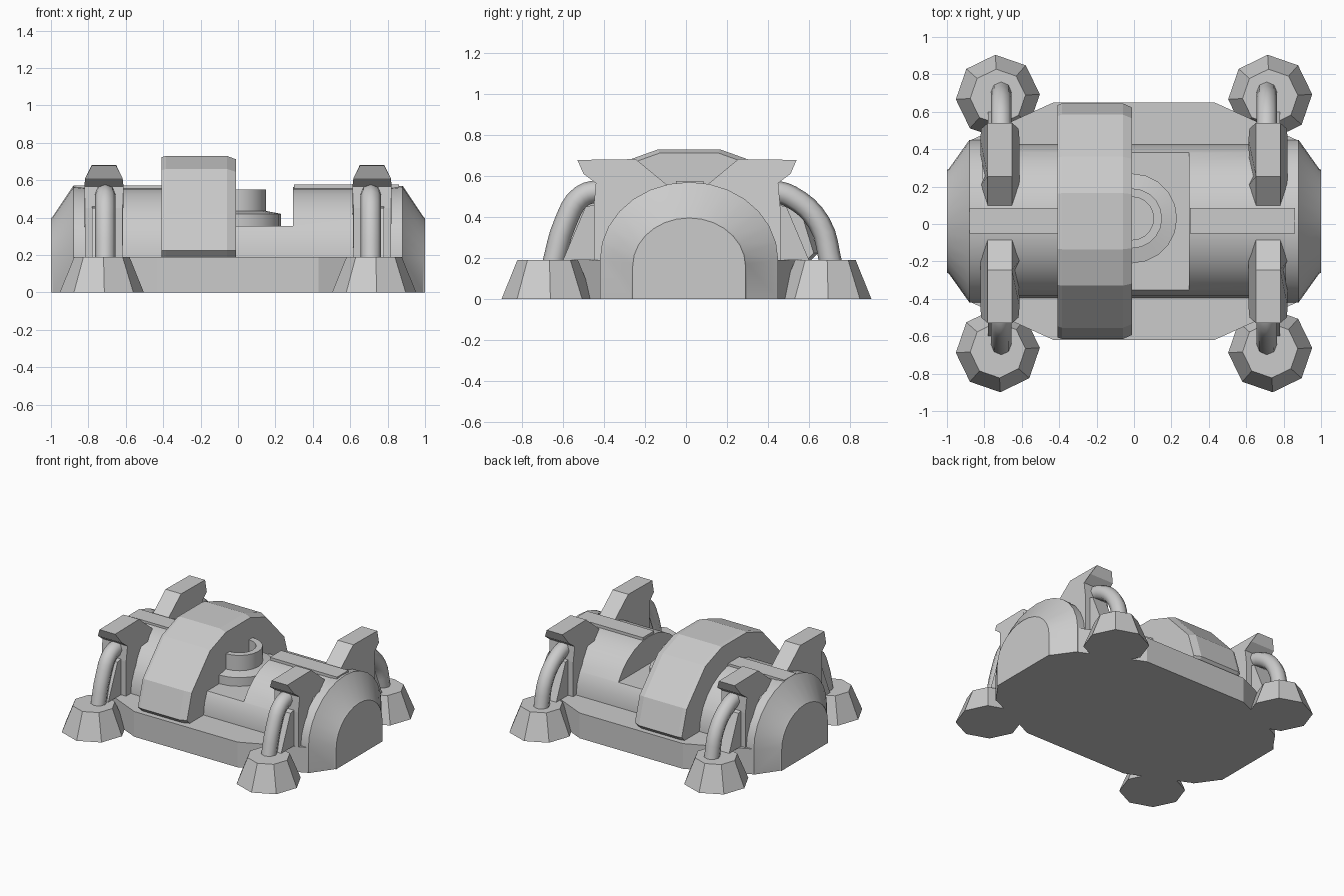
import bpy, bmesh
from math import sin, cos, pi, radians

if "Cube" in bpy.data.objects:
    bpy.data.objects.remove(bpy.data.objects["Cube"])

CY = 0.015  # slight offset of the hull centre line


def loft(name, rings, smooth=None):
    """Skin a series of equal-length rings and cap both ends."""
    bm = bmesh.new()
    vr = [[bm.verts.new(p) for p in r] for r in rings]
    n = len(vr[0])
    for a, b in zip(vr, vr[1:]):
        for i in range(n):
            j = (i + 1) % n
            bm.faces.new((a[i], a[j], b[j], b[i]))
    bm.faces.new(vr[0])
    bm.faces.new(vr[-1])
    bmesh.ops.recalc_face_normals(bm, faces=bm.faces)
    me = bpy.data.meshes.new(name)
    bm.to_mesh(me)
    bm.free()
    ob = bpy.data.objects.new(name, me)
    bpy.context.collection.objects.link(ob)
    if smooth:
        bpy.ops.object.select_all(action='DESELECT')
        ob.select_set(True)
        bpy.context.view_layer.objects.active = ob
        bpy.ops.object.shade_smooth_by_angle(angle=radians(smooth))
    return ob


def box(name, x0, x1, y0, y1, z0, z1):
    return loft(name, [[(x0, y0, z), (x1, y0, z), (x1, y1, z), (x0, y1, z)] for z in (z0, z1)])


def circle(cx, cy, z, r, n, turn=0.0):
    return [(cx + r * cos(turn + 2 * pi * i / n), cy + r * sin(turn + 2 * pi * i / n), z) for i in range(n)]


def arch(x, w, side, top, n=14):
    """Cross-section with upright sides and a rounded top."""
    arc = [(x, CY + w * cos(pi * i / n), side + (top - side) * sin(pi * i / n)) for i in range(n + 1)]
    return [(x, CY - w, 0.0)] + [(x, CY + w, 0.0)] + arc


# Flat skirt under the hull
half = [(0.88, -0.43), (0.88, 0.43), (0.64, 0.54), (0.43, 0.635)]
outline = half + [(-x, y) for x, y in half[1:][::-1]]
outline += [(-0.88, -0.43), (-0.64, -0.54), (-0.43, -0.635), (0.43, -0.635), (0.64, -0.54)]
loft("skirt", [[(x, y + CY, z) for x, y in outline] for z in (0.0, 0.19)])

# Rounded hull with the open cockpit cut out of it
hull = loft("hull", [arch(-0.85, 0.41, 0.19, 0.562), arch(0.85, 0.41, 0.19, 0.562)], 35)
cutter = box("cockpit_cutter", -0.03, 0.295, -0.8, 0.8, 0.355, 0.9)
cutter.hide_render = True
cutter.hide_viewport = True
cut = hull.modifiers.new("cockpit", 'BOOLEAN')
cut.operation = 'DIFFERENCE'
cut.object = cutter

# Tapered end caps with a collar
for s, side in ((-1, "left"), (1, "right")):
    loft(side + "_end_cap", [arch(s * 0.81, 0.435, 0.19, 0.563), arch(s * 0.88, 0.435, 0.19, 0.57),
                             arch(s * 0.99, 0.28, 0.17, 0.405), arch(s * 1.0, 0.275, 0.16, 0.395)], 25)

# Ridge strips along the top
box("left_ridge", -0.88, -0.38, -0.05, 0.085, 0.4, 0.572)
box("right_ridge", 0.3, 0.86, -0.05, 0.085, 0.4, 0.576)

# Faceted armour band over the hull
side = [(0.595, 0.19), (0.63, 0.225), (0.57, 0.42), (0.345, 0.66), (0.15, 0.73)]
prof = side + [(-y, z) for y, z in side[::-1]]
loft("armour_band", [[(x, CY + y * k, 0.19 + (z - 0.19) * k) for y, z in prof]
                     for x, k in ((-0.41, 0.985), (-0.385, 1), (-0.06, 1), (-0.01, 0.965))])

# Stepped round seat with a hollow top
loft("cockpit_seat", [circle(-0.01, 0.03, z, r, 20) for r, z in
                      ((0.24, 0.3), (0.24, 0.42), (0.16, 0.435), (0.16, 0.55), (0.115, 0.55), (0.115, 0.44))], 35)

# Four corner legs: bracket, bent tube and foot
bracket = [(0.09, 0.55, 0.065), (0.25, 0.682, 0.065), (0.535, 0.678, 0.065), (0.505, 0.61, 0.1),
           (0.445, 0.565, 0.105), (0.455, 0.45, 0.1), (0.455, 0.19, 0.1),
           (0.25, 0.19, 0.1), (0.2, 0.5, 0.105)]
gusset = [(0.44, 0.46), (0.49, 0.45), (0.6, 0.19), (0.44, 0.19)]
for sx in (-1, 1):
    for sy in (-1, 1):
        tag = ("front_" if sy < 0 else "rear_") + ("left_" if sx < 0 else "right_")
        loft(tag + "bracket", [[(sx * (0.717 + e * hw), sy * y + 0.005, z) for y, z, hw in bracket] for e in (-1, 1)])
        loft(tag + "gusset", [[(sx * x, sy * y, z) for y, z in gusset] for x in (0.66, 0.78)])
        yf = 0.68 if sy > 0 else -0.675
        loft(tag + "foot", [circle(sx * 0.728, yf, 0.0, 0.225, 8, pi / 2 + 0.06),
                            circle(sx * 0.728, yf, 0.19, 0.148, 8, pi / 2 + 0.06)])
        # tube
        cu = bpy.data.curves.new(tag + "tube", 'CURVE')
        cu.dimensions = '3D'
        cu.bevel_depth = 0.055
        cu.bevel_resolution = 2
        cu.resolution_u = 4
        cu.use_fill_caps = True
        yl = 0.71 if sy > 0 else 0.65
        path = [(0.40, 0.53), (0.51, 0.50), (yl - 0.06, 0.37), (yl, 0.16)]
        sp = cu.splines.new('BEZIER')
        sp.bezier_points.add(len(path) - 1)
        for bp, (y, z) in zip(sp.bezier_points, path):
            bp.co = (sx * 0.71, sy * y, z)
            bp.handle_left_type = bp.handle_right_type = 'AUTO'
        bpy.context.collection.objects.link(bpy.data.objects.new(tag + "tube", cu))
